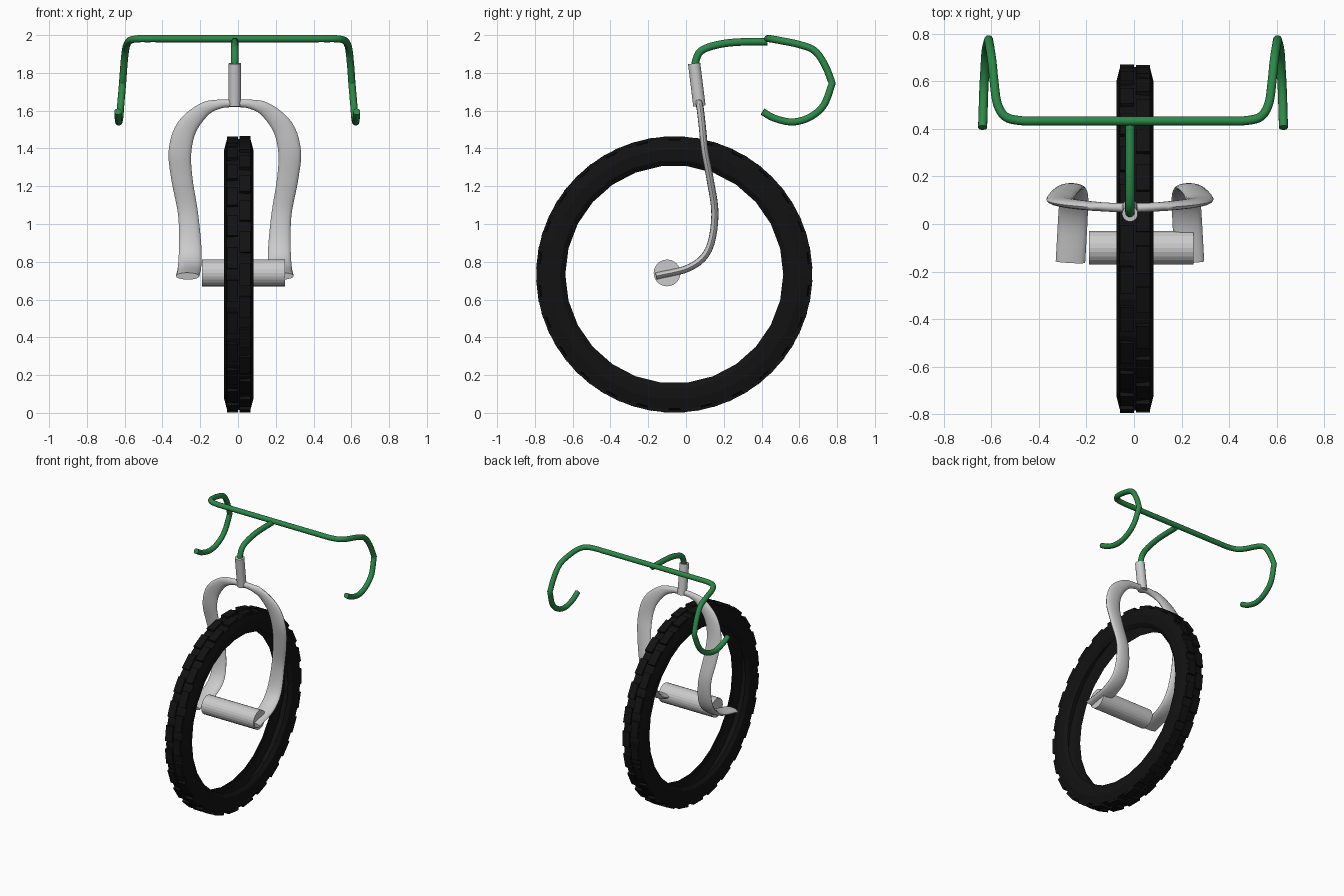
import bpy, bmesh, math
from mathutils import Vector, Matrix

if "Cube" in bpy.data.objects:
    bpy.data.objects.remove(bpy.data.objects["Cube"])


def material(name, col):
    m = bpy.data.materials.new(name)
    m.diffuse_color = (*col, 1)
    m.use_nodes = True
    m.node_tree.nodes["Principled BSDF"].inputs["Base Color"].default_value = m.diffuse_color
    return m


GREEN = material("green_paint", (0.025, 0.25, 0.065))
BLACK = material("rubber", (0.006, 0.006, 0.006))


def finish(name, bm, mat=None, smooth=None):
    bmesh.ops.recalc_face_normals(bm, faces=bm.faces)
    me = bpy.data.meshes.new(name)
    bm.to_mesh(me)
    bm.free()
    ob = bpy.data.objects.new(name, me)
    bpy.context.collection.objects.link(ob)
    if mat:
        me.materials.append(mat)
    if smooth:
        bpy.ops.object.select_all(action='DESELECT')
        ob.select_set(True)
        bpy.context.view_layer.objects.active = ob
        bpy.ops.object.shade_smooth_by_angle(angle=math.radians(smooth))
    return ob


def spline(pts, steps=5):
    """Smooth path through the points."""
    p = [Vector(q) for q in pts]
    p = [2 * p[0] - p[1]] + p + [2 * p[-1] - p[-2]]
    out = []
    for a, b, c, d in zip(p, p[1:], p[2:], p[3:]):
        for i in range(steps):
            t = i / steps
            out.append(0.5 * (2 * b + (c - a) * t + (2 * a - 5 * b + 4 * c - d) * t * t
                              + (3 * b - a - 3 * c + d) * t ** 3))
    return out + [p[-2]]


def bridge(bm, rings, closed=False):
    n = len(rings[0])
    pairs = list(zip(rings, rings[1:]))
    for r, s in pairs:
        for i in range(n):
            j = (i + 1) % n
            bm.faces.new((r[i], r[j], s[j], s[i]))
    if not closed:
        bm.faces.new(rings[0])
        bm.faces.new(rings[-1])


def tube(name, path, radius, mat=None, sides=14):
    bm = bmesh.new()
    rings = []
    t0, n = None, None
    for i, p in enumerate(path):
        t = (path[min(i + 1, len(path) - 1)] - path[max(i - 1, 0)]).normalized()
        if n is None:
            n = t.orthogonal().normalized()
        else:
            n = t0.rotation_difference(t) @ n
        t0 = t
        b = t.cross(n)
        rings.append([bm.verts.new(p + radius * (n * math.cos(a) + b * math.sin(a)))
                      for a in (2 * math.pi * k / sides for k in range(sides))])
    bridge(bm, rings)
    return finish(name, bm, mat, 40)


# tyre: hollow channel turned about the axle, with staggered tread blocks
SEG = 26
CENTRE = Vector((0.004, -0.062, 0.733))
section = [(-0.055, 0.577), (-0.075, 0.605), (-0.077, 0.665), (-0.064, 0.716), (0, 0.722),
           (0.064, 0.716), (0.077, 0.665), (0.075, 0.605), (0.055, 0.577)]
bm = bmesh.new()
cols = [[bm.verts.new(CENTRE + Vector((x, r * math.cos(a), r * math.sin(a)))) for x, r in section]
        for a in (2 * math.pi * k / SEG for k in range(SEG))]
for k in range(SEG):
    c, d = cols[k], cols[(k + 1) % SEG]
    for i in range(len(section) - 1):
        bm.faces.new((c[i], c[i + 1], d[i + 1], d[i]))
for side, shift in ((-1, 0.0), (1, 0.5)):
    for k in range(SEG):
        m = (Matrix.Translation(CENTRE) @ Matrix.Rotation(2 * math.pi * (k + shift) / SEG, 4, 'X')
             @ Matrix.Translation((side * 0.034, 0, 0.719))
             @ Matrix.Diagonal((0.058, 0.115, 0.022, 1)))
        bmesh.ops.create_cube(bm, size=1, matrix=m)
finish("tyre", bm, BLACK)

# hub
bm = bmesh.new()
bmesh.ops.create_cone(bm, cap_ends=True, segments=24, radius1=0.071, radius2=0.071, depth=0.44,
                      matrix=Matrix.Translation((0.03, -0.1, 0.741)) @ Matrix.Rotation(math.pi / 2, 4, 'Y'))
finish("hub", bm)

# fork blades: flattened oval swept from crown to axle, one per side
MID = -0.017
fork_path = spline([(0, 0.068, 1.64), (0.08, 0.07, 1.635), (0.165, 0.076, 1.605), (0.255, 0.087, 1.51),
                    (0.29, 0.10, 1.385), (0.28, 0.127, 1.24), (0.247, 0.153, 1.05),
                    (0.236, 0.12, 0.865), (0.24, 0.02, 0.77), (0.25, -0.16, 0.724)])
widths = spline([(w, 0, 0) for w in (0.02, 0.024, 0.038, 0.055, 0.06, 0.056, 0.053, 0.06, 0.062, 0.062)])
for name, sx in (("fork_blade_left", -1), ("fork_blade_right", 1)):
    bm = bmesh.new()
    rings = []
    last = len(fork_path) - 1
    for i, p in enumerate(fork_path):
        t = (fork_path[min(i + 1, last)] - fork_path[max(i - 1, 0)]).normalized()
        n = Vector((0, -t.z, t.y)).normalized() if i > 8 else Vector((0, 1, 0))
        w = t.cross(n).normalized()
        ring = []
        for k in range(16):
            a = 2 * math.pi * k / 16
            q = p + w * math.cos(a) * widths[i].x + n * math.sin(a) * 0.019
            ring.append(bm.verts.new((MID + sx * q.x, q.y, q.z)))
        rings.append(ring)
    bridge(bm, rings)
    finish(name, bm, smooth=40)

# steering tube
tube("steering_tube", [Vector((MID, 0.071, 1.625)), Vector((MID, 0.043, 1.85))], 0.033, sides=20)

# stem
tube("stem", spline([(MID, 0.047, 1.82), (MID, 0.052, 1.865), (MID, 0.078, 1.915), (MID, 0.15, 1.945),
                     (MID, 0.26, 1.962), (MID, 0.43, 1.966)]), 0.02, GREEN)

# drop handlebar: straight top, forward bend, hooked drop
half = spline([(0.40, 0.433, 1.981), (0.47, 0.434, 1.981), (0.535, 0.45, 1.98), (0.57, 0.505, 1.97),
               (0.584, 0.6, 1.95), (0.592, 0.68, 1.918), (0.60, 0.735, 1.842), (0.607, 0.774, 1.745)])
half += spline([(0.607, 0.774, 1.745), (0.617, 0.73, 1.63), (0.622, 0.655, 1.565), (0.627, 0.563, 1.54),
                (0.63, 0.468, 1.56), (0.632, 0.405, 1.595)])[1:]
off = Vector((-0.004, 0, 0))
mirrored = [Vector((-p.x, p.y, p.z)) for p in reversed(half)]
tube("handlebar", [p + off for p in mirrored + half], 0.019, GREEN)
